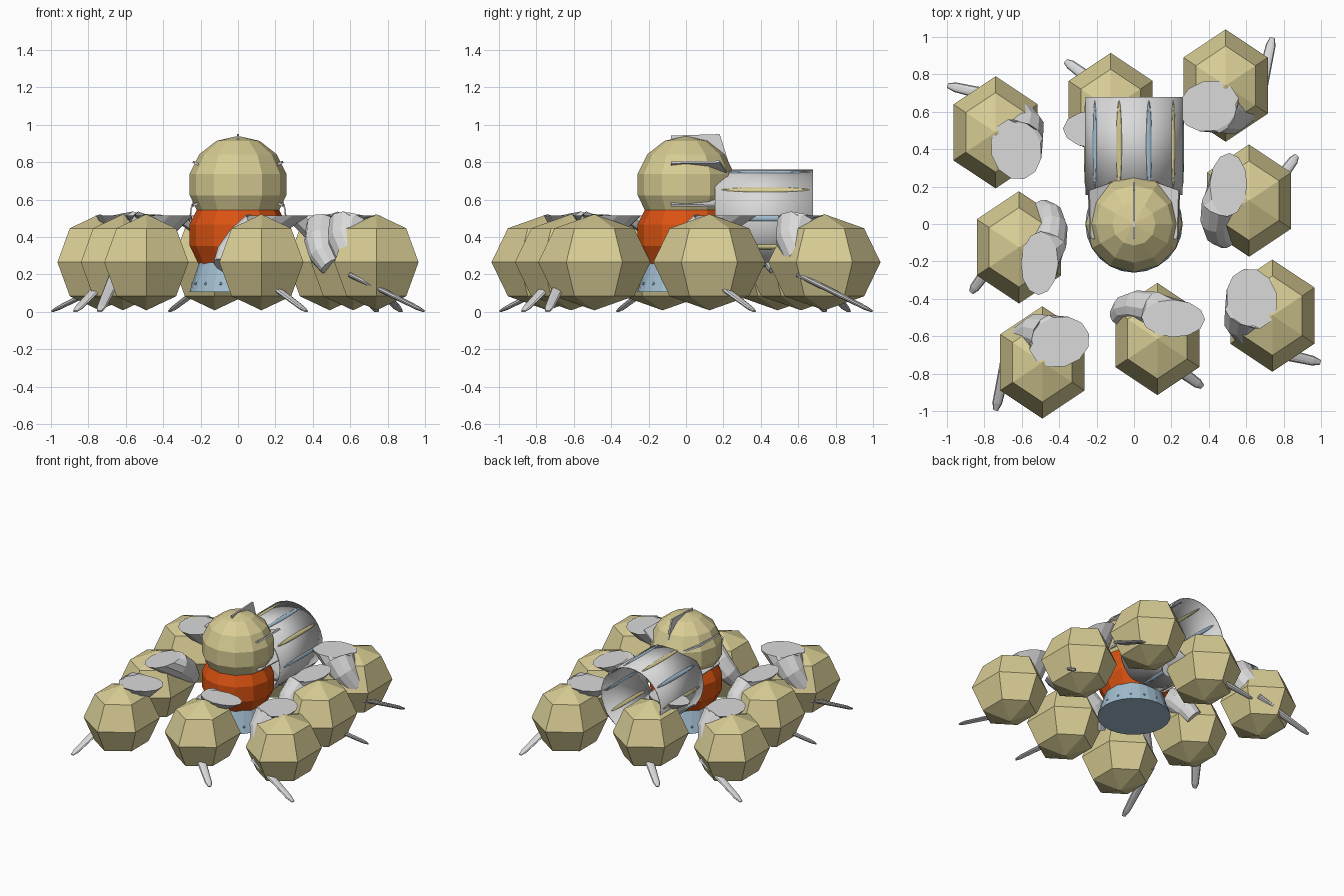
import bpy, bmesh, math
from mathutils import Vector, Matrix

cube = bpy.data.objects.get("Cube")
if cube:
    bpy.data.objects.remove(cube, do_unlink=True)


def make_material(name, rgb):
    m = bpy.data.materials.new(name)
    m.use_nodes = True
    m.diffuse_color = (*rgb, 1)
    m.node_tree.nodes["Principled BSDF"].inputs["Base Color"].default_value = (*rgb, 1)
    return m


TAN = make_material("sand", (0.69, 0.61, 0.30))
WHITE = make_material("pale grey", (0.70, 0.70, 0.70))
BLUE = make_material("light blue", (0.36, 0.51, 0.63))
ORANGE = make_material("orange", (0.70, 0.085, 0.006))


def finish(name, bm, mat, matrix=Matrix(), recalc=True):
    if recalc:
        bmesh.ops.recalc_face_normals(bm, faces=bm.faces)
    me = bpy.data.meshes.new(name)
    bm.to_mesh(me)
    bm.free()
    me.materials.append(mat)
    ob = bpy.data.objects.new(name, me)
    ob.matrix_world = matrix
    bpy.context.collection.objects.link(ob)
    return ob


def sphere(name, mat, centre, size, segments, rings, turn=Matrix()):
    bm = bmesh.new()
    bmesh.ops.create_uvsphere(bm, u_segments=segments, v_segments=rings, radius=1)
    bmesh.ops.transform(bm, matrix=Matrix.Diagonal((*size, 1)), verts=bm.verts)
    return finish(name, bm, mat, Matrix.Translation(centre) @ turn)


def loft(name, mat, sections, matrix, segments=12):
    """Tube through (point, normal, side radius, along radius) sections."""
    bm = bmesh.new()
    run = sections[-1][0] - sections[0][0]
    side = Vector((-run.y, run.x, 0)).normalized()
    rings = []
    for point, normal, r_side, r_along in sections:
        n = normal.normalized()
        u = (side - n * side.dot(n)).normalized()
        v = n.cross(u)
        ring = []
        for i in range(segments):
            a = math.tau * i / segments
            ring.append(bm.verts.new(point + u * r_side * math.cos(a) + v * r_along * math.sin(a)))
        rings.append(ring)
    for a, b in zip(rings, rings[1:]):
        for i in range(segments):
            j = (i + 1) % segments
            bm.faces.new((a[i], a[j], b[j], b[i]))
    bm.faces.new(rings[0])
    bm.faces.new(rings[-1])
    return finish(name, bm, mat, matrix)


def horn(name, path, radii, cap, matrix):
    pts = [Vector(p) for p in path]
    sections = []
    for i, p in enumerate(pts[:-1]):
        tangent = pts[i + 1] - pts[max(i - 1, 0)]
        sections.append((p, tangent, radii[i], radii[i]))
    sections.append((pts[-1], Vector((0, 0, 1)), *cap))
    loft(name, WHITE, sections, matrix)


def spike(name, start, end, matrix):
    a, b = Vector(start), Vector(end)
    d = b - a
    loft(name, WHITE, [(a, d, 0.04, 0.016), (a + d * 0.9, d, 0.026, 0.012),
                       (b, d, 0.014, 0.006)], matrix, 10)


# Head and torso
sphere("head", TAN, (0, 0, 0.68), (0.265, 0.265, 0.26), 12, 7)
sphere("torso", ORANGE, (0, 0, 0.41), (0.265, 0.265, 0.26), 12, 7)

# Flared skirt with rivets
bm = bmesh.new()
bmesh.ops.create_cone(bm, cap_ends=True, segments=24, radius1=0.26, radius2=0.205, depth=0.17)
finish("skirt", bm, BLUE, Matrix.Translation((0, 0, 0.19)))
for i in range(16):
    a = math.tau * i / 16
    sphere("skirt_rivet", BLUE, (0.243 * math.cos(a), 0.243 * math.sin(a), 0.15),
           (0.009, 0.009, 0.009), 6, 4)

# Thin radial fins behind the head
for angle in (90, 27, 153, -25, 205):
    bm = bmesh.new()
    outline = [(0.1, -0.08), (0.262, -0.08), (0.27, 0.18), (0.05, 0.25)]
    bottom = [bm.verts.new((r, y, -0.006)) for r, y in outline]
    face = bm.faces.new(bottom)
    extruded = bmesh.ops.extrude_face_region(bm, geom=[face])
    top = [g for g in extruded["geom"] if isinstance(g, bmesh.types.BMVert)]
    bmesh.ops.translate(bm, verts=top, vec=(0, 0, 0.012))
    finish("head_fin", bm, WHITE,
           Matrix.Translation((0, 0, 0.68)) @ Matrix.Rotation(-math.radians(angle), 4, "Y"))

# Open barrel on the back
bm = bmesh.new()
bmesh.ops.create_cone(bm, cap_ends=False, segments=32, radius1=0.26, radius2=0.26, depth=0.525)
barrel = finish("back_barrel", bm, WHITE,
                Matrix.Translation((0, 0.417, 0.5)) @ Matrix.Rotation(math.pi / 2, 4, "X"))
wall = barrel.modifiers.new("wall", "SOLIDIFY")
wall.thickness = 0.008
bpy.context.view_layer.objects.active = barrel
barrel.select_set(True)
bpy.ops.object.shade_smooth_by_angle(angle=math.radians(30))
barrel.select_set(False)

# Raised slivers around the barrel in alternating colours
for i in range(10):
    a = math.tau * i / 10
    sphere("barrel_stripe", TAN if i % 2 else BLUE,
           (0.257 * math.cos(a), 0.425, 0.5 + 0.257 * math.sin(a)),
           (0.012, 0.25, 0.016), 10, 8, Matrix.Rotation(-a, 4, "Y"))

# Eight faceted pods in a ring, each with a curved horn and a ground spike
for k in range(4):
    turn = Matrix.Rotation(k * math.pi / 2, 4, "Z")
    for kind, spot in (("corner", (0.74, -0.49, 0.265)), ("side", (0.125, -0.615, 0.265))):
        centre = turn @ Vector(spot)
        sphere(kind + "_pod", TAN, centre, (0.26, 0.3, 0.257), 6, 4)
        place = Matrix.Translation(centre) @ turn
        if kind == "corner":
            horn("corner_horn",
                 [(-0.06, -0.10, -0.03), (-0.13, -0.08, 0.04), (-0.16, -0.03, 0.12),
                  (-0.145, 0.03, 0.19), (-0.11, 0.09, 0.25)],
                 [0.08, 0.09, 0.10, 0.115], (0.135, 0.165), place)
            spike("corner_spike", (-0.14, -0.16, 0.20 - 0.265), (0.255, -0.25, -0.262), place)
        else:
            horn("side_horn",
                 [(-0.2, 0.12, -0.02), (-0.17, 0.16, 0.04), (-0.11, 0.175, 0.11),
                  (-0.02, 0.16, 0.18), (0.085, 0.11, 0.25)],
                 [0.06, 0.075, 0.085, 0.095], (0.10, 0.17), place)
            spike("side_spike", (0.0, -0.08, -0.08), (0.24, -0.255, -0.262), place)
